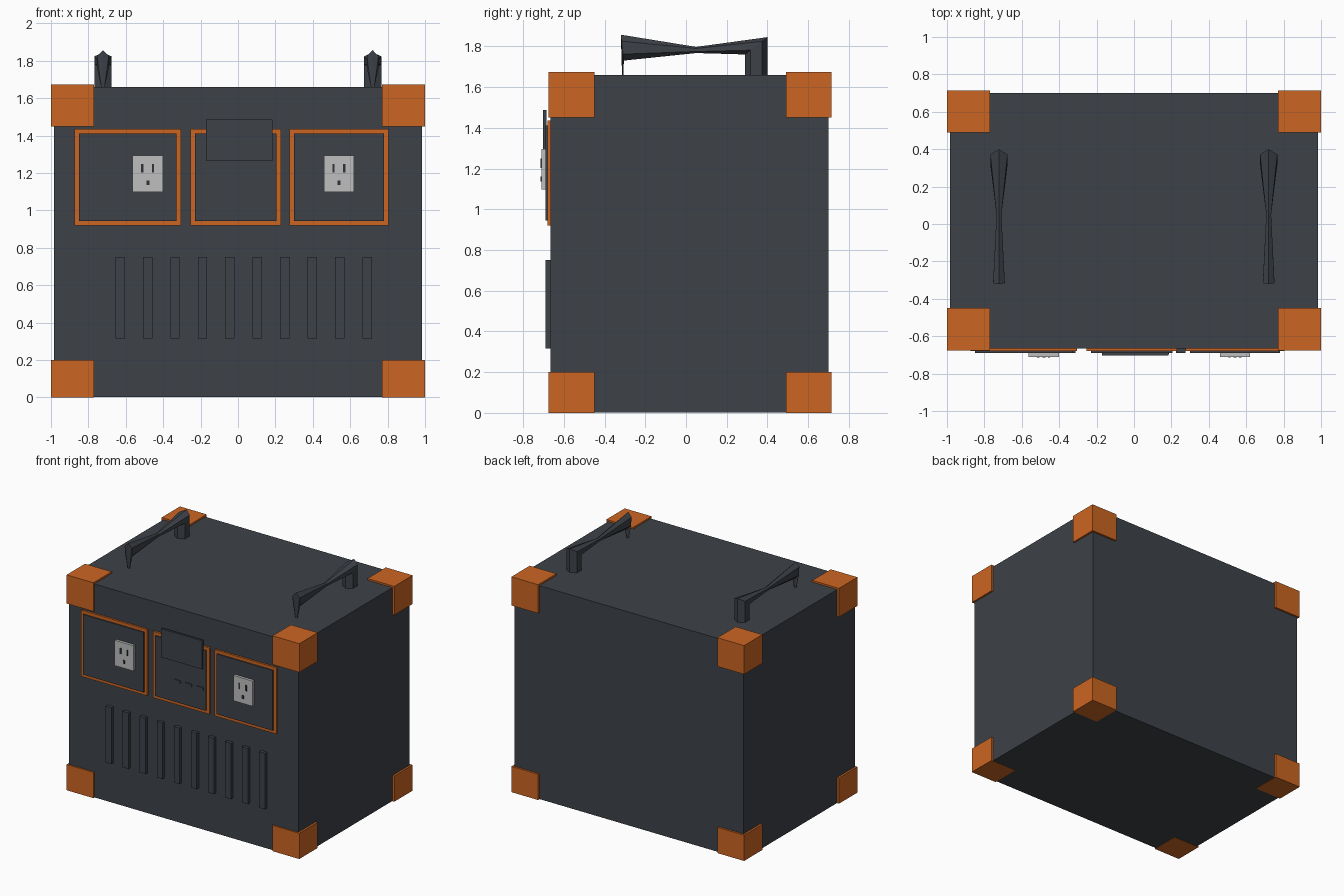
import bpy, bmesh
from mathutils import Vector

if "Cube" in bpy.data.objects:
    bpy.data.objects.remove(bpy.data.objects["Cube"], do_unlink=True)


def material(name, rgb):
    m = bpy.data.materials.new(name)
    m.use_nodes = True
    m.diffuse_color = (*rgb, 1)
    m.node_tree.nodes["Principled BSDF"].inputs["Base Color"].default_value = (*rgb, 1)
    return m


CHARCOAL = material("charcoal", (0.047, 0.054, 0.065))
ORANGE = material("orange", (0.60, 0.13, 0.016))
GREY = material("light_grey", (0.52, 0.52, 0.53))
BLACK = material("slot_dark", (0.03, 0.033, 0.038))


def finish(name, bm, mat):
    bmesh.ops.recalc_face_normals(bm, faces=bm.faces)
    mesh = bpy.data.meshes.new(name)
    bm.to_mesh(mesh)
    bm.free()
    mesh.materials.append(mat)
    obj = bpy.data.objects.new(name, mesh)
    bpy.context.collection.objects.link(obj)
    return obj


def box(name, x, y, z, mat):
    """Box from (min, max) ranges on each axis."""
    bm = bmesh.new()
    bmesh.ops.create_cube(bm, size=1)
    for v in bm.verts:
        v.co = [r[0] + (c + 0.5) * (r[1] - r[0]) for c, r in zip(v.co, (x, y, z))]
    return finish(name, bm, mat)


FACE = -0.665  # front plane of the cabinet

# Cabinet
box("cabinet", (-0.985, 0.985), (FACE, 0.70), (0.002, 1.66), CHARCOAL)

# Corner guards
for side, x in (("right", (-1, -0.77)), ("left", (0.77, 1))):
    for end, y in (("front", (-0.676, -0.45)), ("back", (0.49, 0.715))):
        for level, z in (("bottom", (0, 0.2)), ("top", (1.45, 1.673))):
            box(f"corner_{level}_{end}_{side}", x, y, z, ORANGE)


# Front panels: orange frame with a raised dark plate
def panel(name, x0, x1):
    box(name + "_frame", (x0, x1), (-0.68, FACE), (0.92, 1.435), ORANGE)
    box(name + "_plate", (x0 + 0.024, x1 - 0.024), (-0.69, FACE), (0.944, 1.411), CHARCOAL)


panel("right_panel", -0.875, -0.305)
panel("middle_panel", -0.255, 0.23)
panel("left_panel", 0.275, 0.805)


# Power outlets with two blade slots and a ground hole
def outlet(name, cx):
    box(name, (cx - 0.081, cx + 0.081), (-0.71, -0.68), (1.098, 1.295), GREY)
    for i, dx in enumerate((-0.03, 0.028)):
        box(f"{name}_slot_{i}", (cx + dx - 0.006, cx + dx + 0.006), (-0.714, -0.70), (1.203, 1.248), BLACK)
    box(name + "_ground", (cx - 0.008, cx + 0.008), (-0.714, -0.70), (1.135, 1.161), BLACK)


outlet("right_outlet", -0.482)
outlet("left_outlet", 0.54)

# Display and buttons
box("display", (-0.172, 0.184), (-0.702, -0.685), (1.265, 1.487), CHARCOAL)
for i in range(3):
    x = -0.066 + i * 0.099
    box(f"button_{i}", (x, x + 0.055), (-0.696, -0.685), (1.10, 1.121), CHARCOAL)

# Vent ribs
for i in range(10):
    x = -0.63 + i * 0.1467
    box(f"vent_rib_{i}", (x - 0.025, x + 0.025), (-0.69, FACE), (0.315, 0.75), CHARCOAL)


# Handles: hexagonal sections lofted from the back post, through a pinch, to the front spike
SECTIONS = [  # outer (y, z), inner (y, z), half width
    ((0.40, 1.655), (0.29, 1.655), 0.046),
    ((0.40, 1.845), (0.29, 1.76), 0.046),
    ((0.05, 1.797), (0.05, 1.767), 0.013),
    ((-0.32, 1.857), (-0.305, 1.73), 0.031),
    ((-0.314, 1.655), (-0.308, 1.655), 0.008),
]


def handle(name, cx):
    bm = bmesh.new()
    rings = []
    for outer, inner, w in SECTIONS:
        a, b = Vector((cx, *outer)), Vector((cx, *inner))
        ring = [(0, 0), (1, 0.25), (1, 0.75), (0, 1), (-1, 0.75), (-1, 0.25)]
        rings.append([bm.verts.new(a.lerp(b, t) + Vector((s * w, 0, 0))) for s, t in ring])
    for r0, r1 in zip(rings, rings[1:]):
        for i in range(6):
            j = (i + 1) % 6
            bm.faces.new((r0[i], r0[j], r1[j], r1[i]))
    bm.faces.new(rings[0])
    bm.faces.new(rings[-1])
    finish(name, bm, CHARCOAL)


handle("right_handle", -0.722)
handle("left_handle", 0.72)
